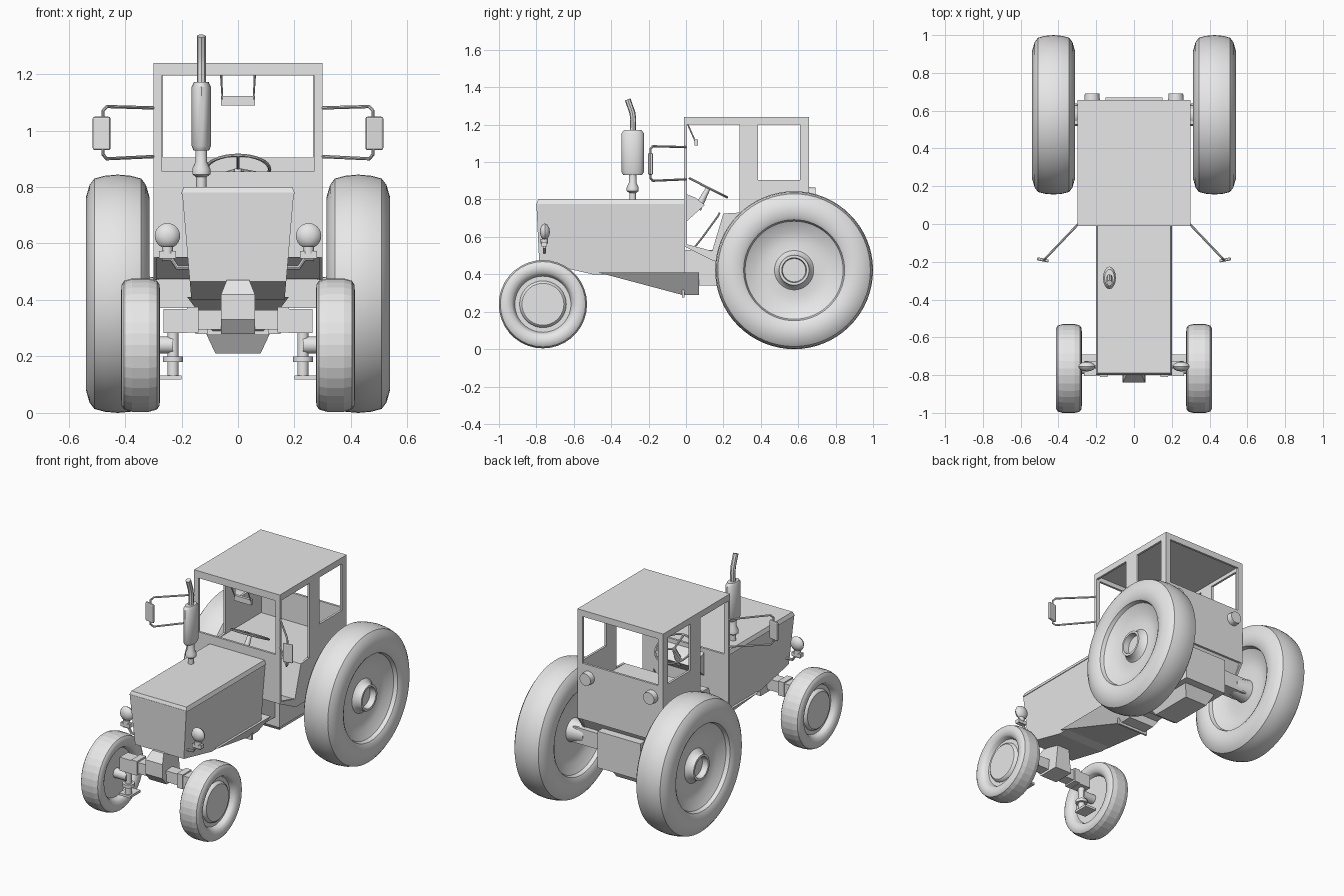
import bpy, bmesh, math
from mathutils import Vector, Matrix

cube = bpy.data.objects.get("Cube")
if cube:
    bpy.data.objects.remove(cube)

GREY = (0.8, 0.8, 0.8, 1)
paint = bpy.data.materials.new("plain_grey")
paint.use_nodes = True
paint.diffuse_color = GREY
paint.node_tree.nodes["Principled BSDF"].inputs["Base Color"].default_value = GREY
smooth_parts = []


def finish(name, bm, smooth=False):
    bmesh.ops.recalc_face_normals(bm, faces=bm.faces)
    mesh = bpy.data.meshes.new(name)
    bm.to_mesh(mesh)
    bm.free()
    mesh.materials.append(paint)
    ob = bpy.data.objects.new(name, mesh)
    bpy.context.collection.objects.link(ob)
    if smooth:
        smooth_parts.append(ob)
    return ob


def box(name, center, size, rot=None):
    bm = bmesh.new()
    m = Matrix.Translation(center) @ (rot or Matrix()) @ Matrix.Diagonal((*size, 1))
    bmesh.ops.create_cube(bm, size=1, matrix=m)
    return finish(name, bm)


def prism(name, pts, width, cx=0):
    """Side profile (y, z) swept across x; width(z) gives the half width."""
    bm = bmesh.new()
    a, b = [[bm.verts.new((cx + s * width(z), y, z)) for y, z in pts] for s in (-1, 1)]
    n = len(pts)
    bm.faces.new(a)
    bm.faces.new(b)
    for i in range(n):
        j = (i + 1) % n
        bm.faces.new((a[i], a[j], b[j], b[i]))
    return finish(name, bm)


def taper(z0, w0, z1, w1):
    return lambda z: w0 + (w1 - w0) * (z - z0) / (z1 - z0)


def panel(name, loops, place, depth):
    """Flat sheet with holes, given thickness along depth."""
    bm = bmesh.new()
    edges = []
    for loop in loops:
        vs = [bm.verts.new(place(*p)) for p in loop]
        edges += [bm.edges.new((vs[i - 1], vs[i])) for i in range(len(vs))]
    bmesh.ops.triangle_fill(bm, edges=edges, use_beauty=True)
    ext = bmesh.ops.extrude_face_region(bm, geom=bm.faces[:], use_keep_orig=True)
    moved = [g for g in ext["geom"] if isinstance(g, bmesh.types.BMVert)]
    bmesh.ops.translate(bm, verts=moved, vec=depth)
    return finish(name, bm)


def rect(a0, a1, b0, b1):
    return [(a0, b0), (a1, b0), (a1, b1), (a0, b1)]


def lathe(name, profile, center, axis, seg=32, scale=(1, 1), flat_above=None):
    """Revolve (radius, height) pairs about an axis through center."""
    bm = bmesh.new()
    rot = Vector((0, 0, 1)).rotation_difference(Vector(axis)).to_matrix()
    rings = []
    for r, h in profile:
        count = 1 if r == 0 else seg
        rings.append([bm.verts.new(Vector(center) + rot @ Vector((
            r * scale[0] * math.cos(math.tau * i / seg),
            r * scale[1] * math.sin(math.tau * i / seg), h))) for i in range(count)])
    for a, b in zip(rings, rings[1:]):
        for i in range(seg):
            j = (i + 1) % seg
            quad = [a[i % len(a)], a[j % len(a)], b[j % len(b)], b[i % len(b)]]
            bm.faces.new(list(dict.fromkeys(quad)))
    ob = finish(name, bm, True)
    if flat_above:
        ob["flat_above"] = flat_above
    return ob


def rod(name, a, b, r, r2=None, seg=16):
    d = Vector(b) - Vector(a)
    return lathe(name, [(0, 0), (r, 0), (r2 or r, d.length), (0, d.length)], a, d, seg)


def tube(name, pts, r, closed=False):
    cu = bpy.data.curves.new(name, "CURVE")
    cu.dimensions = "3D"
    cu.bevel_depth, cu.bevel_resolution, cu.use_fill_caps = r, 2, True
    sp = cu.splines.new("POLY")
    sp.points.add(len(pts) - 1)
    for p, co in zip(sp.points, pts):
        p.co = (*co, 1)
    sp.use_cyclic_u = closed
    tmp = bpy.data.objects.new(name + "_path", cu)
    bpy.context.collection.objects.link(tmp)
    dg = bpy.context.evaluated_depsgraph_get()
    bm = bmesh.new()
    bm.from_mesh(bpy.data.meshes.new_from_object(tmp.evaluated_get(dg)))
    bpy.data.objects.remove(tmp)
    return finish(name, bm, True)


# Hood, engine pan and gearbox
prism("hood", [(-.80, .78), (-.785, .465), (-.5, .4), (-.005, .395), (-.005, .78)], taper(.4, .165, .78, .198))
prism("hood_cap", [(-.80, .775), (-.79, .8), (-.005, .8), (-.005, .775)], taper(.775, .202, .8, .192))
prism("engine_pan", [(-.47, .41), (-.02, .29), (.07, .29), (.07, .41)], taper(.29, .09, .41, .18))
box("pan_flange", (0, -.015, .36), (.22, .012, .17))
box("gearbox", (0, .16, .435), (.24, .36, .19))
prism("rear_casing", [(.2, .28), (.2, .51), (.67, .51), (.67, .28)], lambda z: .15)
prism("rear_sump", [(.25, .285), (.3, .21), (.58, .21), (.62, .285)], taper(.21, .08, .285, .115))
box("rear_axle", (0, .578, .422), (.7, .1, .1))

# Cab shell
panel("cab_front", [rect(-.3, .3, .55, 1.24), rect(-.27, .27, .855, 1.195)],
      lambda a, b: (a, -.01, b), (0, .014, 0))
panel("cab_rear", [rect(-.3, .3, .55, 1.24), rect(-.265, .265, .905, 1.2)],
      lambda a, b: (a, .643, b), (0, .014, 0))
box("cab_roof", (0, .323, 1.232), (.6, .667, .016))
door = [(.006, .56), (.14, .525), (.2, .725), (.285, .73), (.285, 1.2), (.006, 1.2)]
outline = [(-.01, .55), (.15, .47), (.6, .47), (.657, .55), (.657, 1.24), (-.01, 1.24)]
for s, side in ((1, "left"), (-1, "right")):
    panel("cab_side_" + side, [outline, door, rect(.385, .61, .905, 1.2)],
          lambda a, b: (s * .3, a, b), (-s * .014, 0, 0))
prism("cab_floor", [(0, .558), (.14, .523), (.2, .724), (.64, .724), (.64, .55), (.6, .475), (.15, .475), (0, .552)],
      lambda z: .287)

# Dashboard, steering and lever
prism("dashboard", [(0, .68), (0, .83), (.05, .81), (.1, .77)], lambda z: .13)
hub, tilt = Vector((0, .12, .862)), Matrix.Rotation(-.47, 4, "X")
ring = [hub + tilt @ Vector((.112 * math.cos(t), .112 * math.sin(t), 0))
        for t in (math.tau * i / 32 for i in range(32))]
tube("steering_rim", ring, .006, True)
for i in (2, 13, 24):
    rod("steering_spoke", hub, ring[i], .006, seg=8)
rod("steering_column", (0, .06, .75), hub, .022, .012)
tube("gear_lever", [(.1, .05, .55), (.1, .09, .6), (.1, .17, .71), (.1, .18, .73)], .005)

# Inside mirror
box("inside_mirror", (0, .055, 1.105), (.12, .018, .034))
tube("inside_mirror_bracket", [(-.06, .01, 1.2), (-.055, .05, 1.11), (.055, .05, 1.11), (.06, .01, 1.2)], .004)

# Exhaust stack
stack = (-.13, -.285, 0)
lathe("exhaust_base", [(0, .79), (.018, .79), (.018, .835), (.032, .845), (.032, .865), (.02, .89), (.02, .94)],
      stack, (0, 0, 1), 16)
lathe("muffler", [(0, .93), (.028, .93), (.034, .945), (.034, 1.155), (.026, 1.172), (0, 1.172)],
      stack, (0, 0, 1), 16, (1, 1.75))
tube("exhaust_pipe", [(-.13, -.285, 1.16), (-.13, -.282, 1.23), (-.13, -.287, 1.265), (-.13, -.312, 1.335)], .016)

# Front axle beam
prism("axle_pivot", [(-.84, .33), (-.84, .42), (-.8, .47), (-.66, .47), (-.66, .28), (-.8, .28)],
      lambda z: .06 if z < .45 else .04)
box("axle_beam", (0, -.765, .33), (.4, .07, .07))

rear_profile = [(0, .05), (.062, .05), (.066, .088), (.08, .088), (.085, .06), (.105, .04), (.15, .035), (.21, .045),
                (.262, .075), (.27, .098), (.29, .11), (.34, .113), (.385, .1), (.408, .083), (.418, .045), (.422, 0)]
rear_back = [(r, -h) for r, h in reversed(rear_profile[5:-1])] + [(0, -.04)]
front_profile = [(0, .048), (.112, .048), (.12, .042), (.125, .028), (.15, .028), (.158, .05), (.166, .06),
                 (.19, .069), (.215, .067), (.228, .058), (.236, .03)]
front_back = [(r, -h) for r, h in reversed(front_profile[4:])] + [(0, -.028)]

for s, side in ((1, "left"), (-1, "right")):
    # Wheels
    lathe("rear_wheel_" + side, rear_profile + rear_back, (s * .426, .578, .422), (s, 0, 0), 64)
    lathe("front_wheel_" + side, front_profile + front_back, (s * .345, -.765, .24), (s, 0, 0), 36,
          flat_above=.222)
    rod("rear_hub_" + side, (s * .28, .578, .422), (s * .4, .578, .422), .055, .075, 24)
    # Steering knuckle
    box("knuckle_" + side, (s * .222, -.765, .325), (.085, .08, .085))
    box("beam_collar_" + side, (s * .16, -.765, .33), (.04, .09, .09))
    rod("kingpin_" + side, (s * .23, -.765, .13), (s * .23, -.765, .29), .02)
    rod("kingpin_collar_" + side, (s * .23, -.765, .18), (s * .23, -.765, .2), .036)
    rod("stub_axle_" + side, (s * .23, -.765, .24), (s * .33, -.765, .24), .03)
    box("steering_arm_" + side, (s * .24, -.74, .125), (.08, .1, .015))
    # Headlamp on a bracket
    lathe("headlamp_" + side, [(0, .026), (.02, .023), (.037, .014), (.045, 0), (.038, -.014), (.02, -.024), (0, -.027)],
          (s * .25, -.755, .627), (0, -1, 0), 24)
    box("headlamp_foot_" + side, (s * .25, -.757, .56), (.06, .03, .025))
    rod("headlamp_stem_" + side, (s * .25, -.757, .565), (s * .25, -.757, .59), .02)
    tube("headlamp_bracket_" + side, [(s * .17, -.757, .515), (s * .215, -.757, .515),
                                      (s * .235, -.757, .545), (s * .27, -.757, .545)], .008)
    # Outside mirror
    tube("mirror_arm_" + side, [(s * .295, 0, 1.08), (s * .465, -.178, 1.085), (s * .478, -.19, 1.07),
                                (s * .478, -.19, .915), (s * .465, -.178, .9), (s * .295, 0, .908)], .006)
    plate = box("outside_mirror_" + side, (s * .483, -.19, .99), (.064, .016, .118), Matrix.Rotation(s * .2, 4, "Z"))
    bev = plate.modifiers.new("round", "BEVEL")
    bev.width, bev.segments = .007, 2
    # Rear lamp
    rod("rear_lamp_" + side, (s * .222, .65, .825), (s * .222, .692, .825), .042, .038, 24)

# Smooth the round parts, keep the front tread faceted
bpy.ops.object.select_all(action="DESELECT")
for ob in smooth_parts:
    ob.select_set(True)
bpy.context.view_layer.objects.active = smooth_parts[0]
bpy.ops.object.shade_smooth_by_angle(angle=math.radians(35))
for ob in smooth_parts:
    limit = ob.get("flat_above")
    if limit:
        for p in ob.data.polygons:
            if math.hypot(p.center.y + .765, p.center.z - .24) > limit:
                p.use_smooth = False
